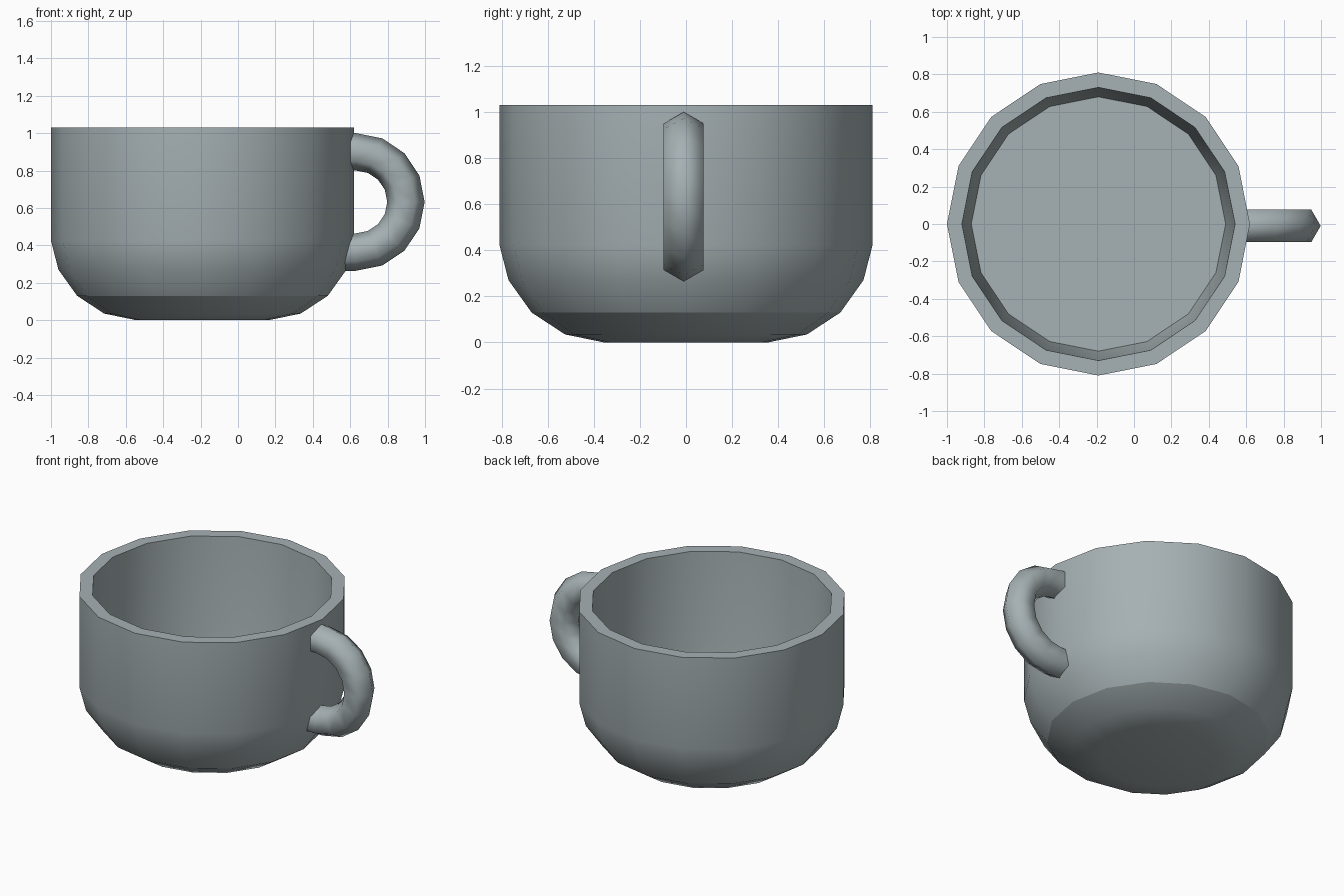
import bpy, bmesh, math
from mathutils import Vector

if "Cube" in bpy.data.objects:
    bpy.data.objects.remove(bpy.data.objects["Cube"])

grey = bpy.data.materials.new("blue_grey_ceramic")
grey.diffuse_color = (0.38, 0.44, 0.455, 1)
grey.use_nodes = True
grey.node_tree.nodes["Principled BSDF"].inputs["Base Color"].default_value = grey.diffuse_color


def make_object(name, bm):
    bmesh.ops.recalc_face_normals(bm, faces=bm.faces[:])
    me = bpy.data.meshes.new(name)
    bm.to_mesh(me)
    bm.free()
    me.materials.append(grey)
    ob = bpy.data.objects.new(name, me)
    bpy.context.collection.objects.link(ob)
    return ob


def skin(bm, rings):
    """Join neighbouring rings with quads and cap both ends, all smooth."""
    n = len(rings[0])
    for a, b in zip(rings, rings[1:]):
        for i in range(n):
            j = (i + 1) % n
            bm.faces.new((a[i], a[j], b[j], b[i]))
    bm.faces.new(rings[0])
    bm.faces.new(rings[-1])
    for f in bm.faces:
        f.smooth = True


def sharpen(bm, ring):
    n = len(ring)
    for i in range(n):
        bm.edges.get((ring[i], ring[(i + 1) % n])).smooth = False


# Cup: 16-sided hollow bowl, from the foot up and down to the inside floor
CX, SIDES = -0.19, 16
profile = [(0.355, 0), (0.525, 0.035), (0.67, 0.13), (0.77, 0.27),
           (0.81, 0.425), (0.81, 1.03),
           (0.73, 1.03), (0.705, 0.425), (0.68, 0.25)]
bm = bmesh.new()
rings = []
for r, z in profile:
    rings.append([bm.verts.new((CX + r * math.cos(math.tau * i / SIDES),
                                r * math.sin(math.tau * i / SIDES), z))
                  for i in range(SIDES)])
skin(bm, rings)
for k in (2, 5, 6, 8):  # foot crease, rim edges, floor edge
    sharpen(bm, rings[k])
make_object("cup", bm)

# Handle: hexagonal tube along a half circle, ends buried in the wall
HX, HZ, HY, MAJOR, MINOR = 0.63, 0.632, -0.01, 0.268, 0.1
path = [(Vector((0.575, HY, HZ + MAJOR)), Vector((0, 0, 1)))]
for k in range(9):
    a = math.pi / 2 - k * math.pi / 8
    out = Vector((math.cos(a), 0, math.sin(a)))
    path.append((Vector((HX, HY, HZ)) + out * MAJOR, out))
path.append((Vector((0.56, HY, HZ - MAJOR)), Vector((0, 0, -1))))
bm = bmesh.new()
rings = []
for p, out in path:
    rings.append([bm.verts.new(p + out * MINOR * math.cos(math.tau * i / 6)
                               + Vector((0, 1, 0)) * MINOR * math.sin(math.tau * i / 6))
                  for i in range(6)])
skin(bm, rings)
sharpen(bm, rings[0])
sharpen(bm, rings[-1])
make_object("handle", bm)
